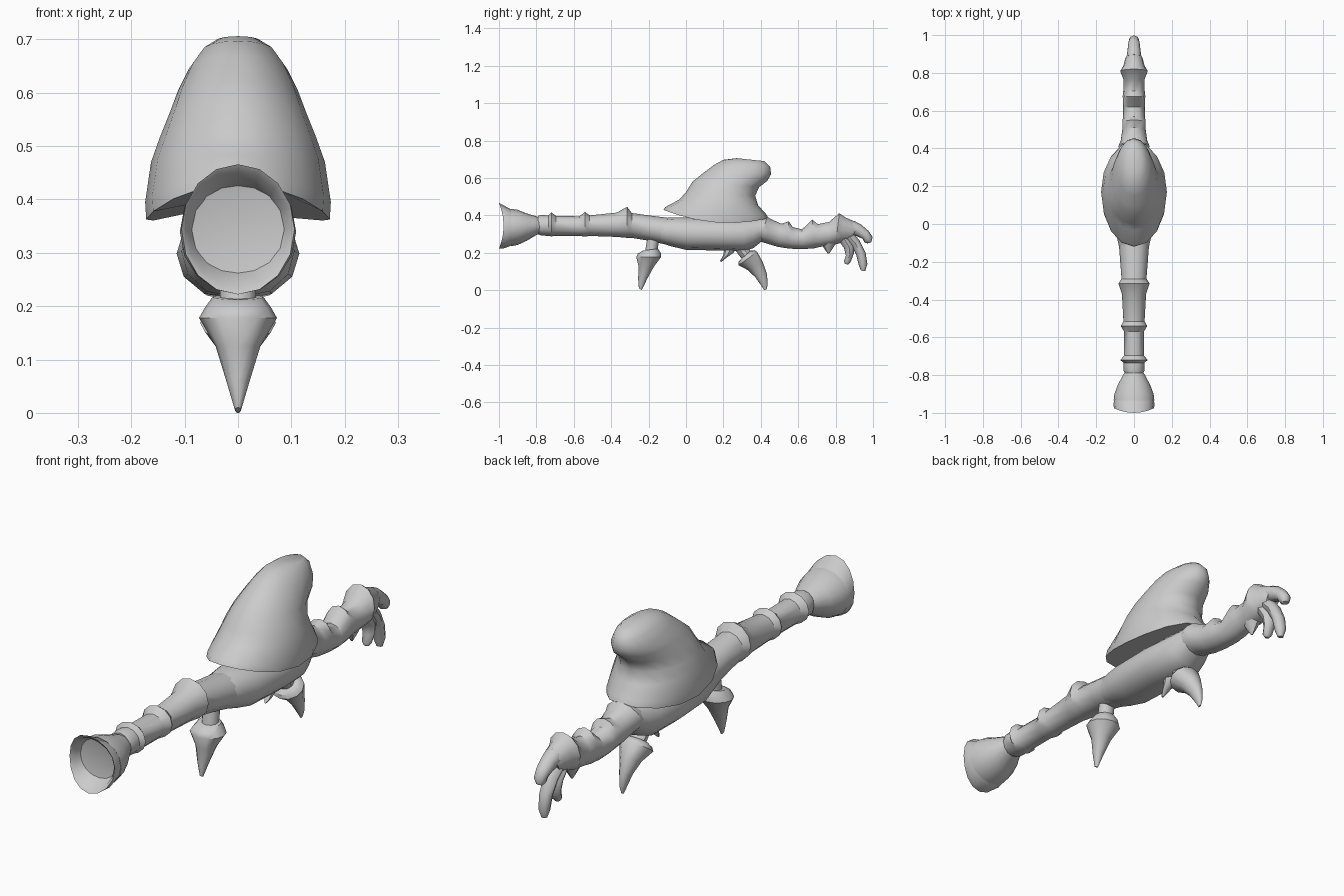
import bpy, bmesh, math
from mathutils import Vector


def loft(name, sections, n=14, angle=40, box=1.0):
    """Rings spanning two side-view (y, z) points a and b, with half-width w
    and an optional (dy, dz) shift of the ring's flanks."""
    bm = bmesh.new()
    rings = []
    for s in sections:
        a, b, w = Vector(s[0]), Vector(s[1]), s[2]
        sag = Vector(s[3]) if len(s) > 3 else Vector((0, 0))
        mid, half = (a + b) / 2, (b - a) / 2
        ring = []
        for i in range(n):
            t = 2 * math.pi * i / n
            c, q = math.cos(t), math.sin(t)
            k = math.copysign(abs(q) ** box, q)
            p = mid + half * c + sag * q * q
            ring.append(bm.verts.new((w * k, p.x, p.y)))
        rings.append(ring)
    for r, s in zip(rings, rings[1:]):
        for i in range(n):
            j = (i + 1) % n
            bm.faces.new((r[i], r[j], s[j], s[i]))
    bm.faces.new(rings[0])
    bm.faces.new(rings[-1])
    bmesh.ops.recalc_face_normals(bm, faces=bm.faces)
    me = bpy.data.meshes.new(name)
    bm.to_mesh(me)
    bm.free()
    ob = bpy.data.objects.new(name, me)
    bpy.context.collection.objects.link(ob)
    bpy.ops.object.select_all(action='DESELECT')
    ob.select_set(True)
    bpy.context.view_layer.objects.active = ob
    bpy.ops.object.shade_smooth_by_angle(angle=math.radians(angle))
    return ob


def upright(rows, flank=0.0):
    """Turn (y, bottom, top, half-width) rows into vertical sections."""
    return [((y, lo), (y, hi), w, (flank, 0)) for y, lo, hi, w in rows]


# Flared double-lipped mouth with a deep bowl
loft("mouth_bell", upright([
    (-.775, .305, .385, .045), (-.80, .295, .395, .058), (-.85, .265, .41, .085),
    (-.90, .242, .43, .104), (-.935, .235, .435, .108), (-.93, .25, .42, .092)]), 16)
loft("mouth_lip", upright([
    (-.92, .25, .425, .092), (-.945, .234, .437, .103), (-.98, .222, .457, .109),
    (-1.0, .222, .466, .106), (-.99, .235, .452, .096), (-.93, .262, .425, .08),
    (-.87, .29, .40, .055), (-.84, .31, .38, .035)], .025), 16)

# Segmented barrel with raised ridges
loft("barrel", upright([
    (-.79, .30, .398, .048), (-.775, .293, .402, .056), (-.735, .29, .40, .055),
    (-.72, .288, .417, .072), (-.695, .29, .397, .052), (-.57, .29, .395, .052),
    (-.54, .287, .418, .070), (-.515, .29, .40, .056), (-.37, .285, .415, .064),
    (-.315, .28, .446, .083), (-.29, .28, .413, .066), (-.20, .265, .40, .073),
    (-.08, .238, .385, .082)]), 12, 35)

# Swollen main body
loft("body", upright([
    (-.14, .255, .38, .075), (-.08, .235, .39, .088), (0, .216, .39, .106),
    (.18, .212, .385, .115), (.31, .208, .385, .104), (.36, .225, .385, .09),
    (.41, .265, .385, .075)]), 12, 45, .85)

# Tall overhanging shell on the back
loft("back_shell", [
    ((-.12, .43), (.44, .385), .172, (0, -.045)),
    ((-.11, .445), (.43, .405), .174, (.01, -.03)),
    ((-.035, .485), (.385, .455), .163, (.01, 0)),
    ((.0, .525), (.37, .505), .147),
    ((.035, .58), (.39, .55), .127),
    ((.09, .625), (.435, .585), .112),
    ((.15, .67), (.455, .62), .092),
    ((.2, .697), (.45, .66), .068),
    ((.27, .706), (.42, .69), .04)], 16, 50)

# Arm behind the body with small ridges, ending in a palm
loft("rear_arm", [
    ((.34, .25), (.36, .385), .07),
    ((.39, .262), (.435, .392), .082),
    ((.43, .25), (.455, .38), .07),
    ((.49, .232), (.51, .355), .062),
    ((.535, .225), (.55, .368), .062),
    ((.56, .222), (.57, .338), .058),
    ((.62, .22), (.62, .325), .057),
    ((.68, .223), (.675, .377), .06),
    ((.72, .232), (.705, .353), .056),
    ((.765, .238), (.765, .365), .056),
    ((.80, .245), (.82, .412), .073),
    ((.825, .252), (.85, .39), .056),
    ((.855, .26), (.90, .368), .046),
    ((.875, .268), (.925, .345), .032)], 12, 35)

# Fingers and the spur below the wrist
loft("upper_finger", [
    ((.86, .30), (.90, .37), .04), ((.91, .29), (.935, .352), .034),
    ((.945, .275), (.975, .318), .03), ((.955, .255), (.998, .285), .026),
    ((.97, .25), (.99, .255), .014)], 8, 50)
loft("middle_finger", [
    ((.85, .27), (.89, .31), .036), ((.885, .235), (.925, .27), .032),
    ((.91, .19), (.96, .20), .028), ((.925, .13), (.97, .14), .024),
    ((.935, .105), (.958, .102), .013)], 8, 50)
loft("lower_finger", [
    ((.82, .26), (.87, .29), .036), ((.845, .225), (.90, .235), .032),
    ((.855, .185), (.897, .195), .027), ((.845, .155), (.88, .15), .022),
    ((.85, .14), (.867, .137), .01)], 8, 50)
loft("wrist_spur", [
    ((.72, .25), (.81, .26), .035), ((.735, .228), (.795, .24), .025),
    ((.757, .197), (.766, .195), .004)], 8)

# Two spiked feet on short stems
loft("front_stem", [
    ((-.205, .29), (-.14, .29), .035), ((-.22, .20), (-.155, .20), .035)], 10)
loft("front_spike", [
    ((-.23, .212), (-.15, .222), .048), ((-.258, .195), (-.135, .20), .062),
    ((-.266, .178), (-.133, .178), .073), ((-.253, .125), (-.172, .125), .042),
    ((-.256, .06), (-.208, .06), .022), ((-.252, .01), (-.236, .002), .006)], 12)
loft("rear_stem", [
    ((.245, .24), (.30, .26), .035), ((.30, .165), (.355, .20), .035)], 10)
loft("rear_spike", [
    ((.298, .17), (.347, .212), .046), ((.28, .15), (.366, .214), .06),
    ((.281, .133), (.38, .205), .071), ((.33, .108), (.411, .15), .043),
    ((.37, .07), (.433, .085), .024), ((.407, .018), (.437, .03), .011),
    ((.418, .0), (.43, .004), .004)], 12)

# Small trigger claw ahead of the rear foot
loft("trigger", [
    ((.205, .225), (.275, .225), .026), ((.20, .19), (.25, .197), .022),
    ((.187, .165), (.218, .175), .015), ((.18, .153), (.19, .152), .004)], 8)
